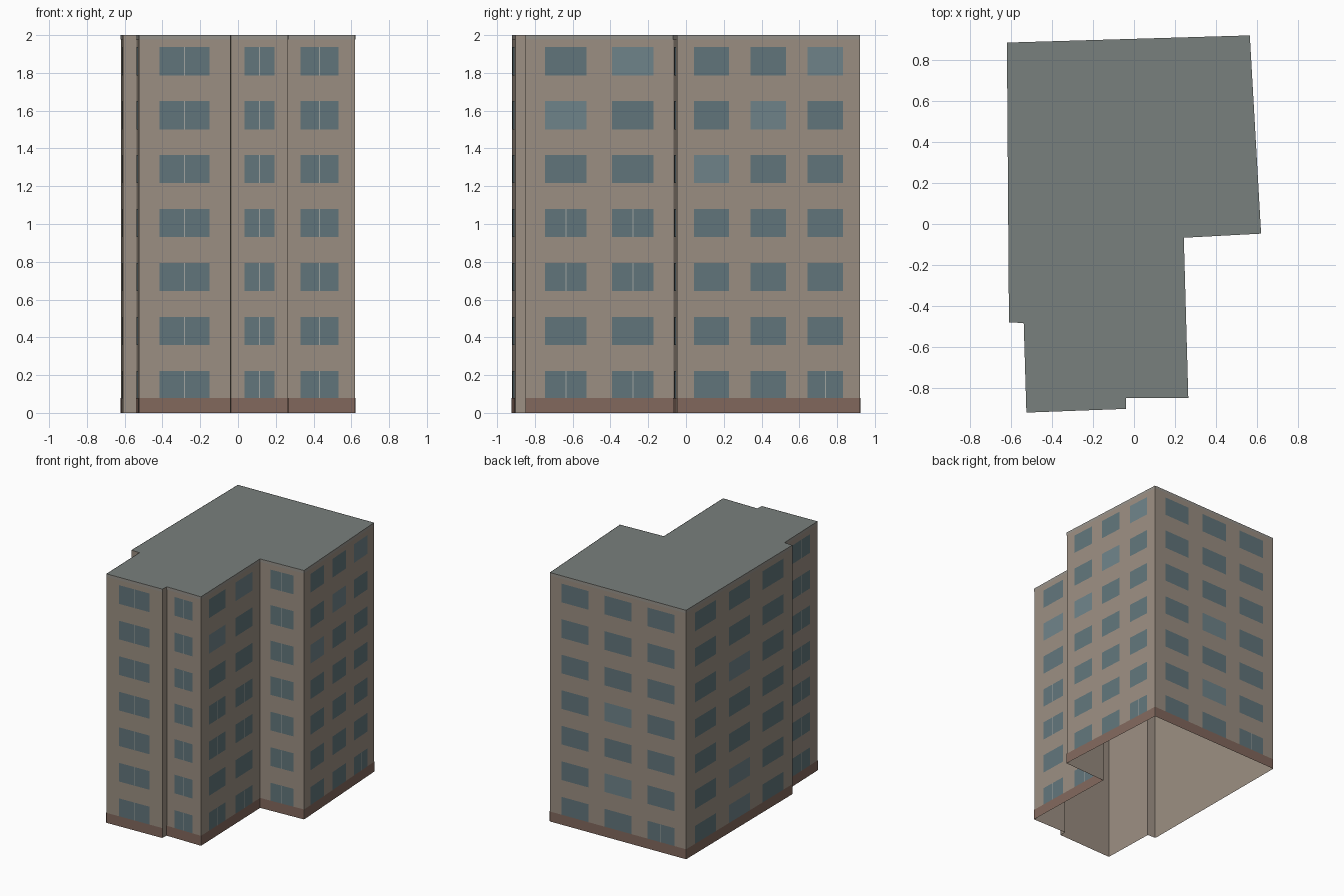
import bpy, bmesh, random
from mathutils import Vector

if "Cube" in bpy.data.objects:
    bpy.data.objects.remove(bpy.data.objects["Cube"])

random.seed(4)
H, ROWS = 2.0, 7
PITCH = H / ROWS

# footprint, counter-clockwise seen from above
PLAN = [(-0.62, 0.885), (-0.61, -0.48), (-0.538, -0.483), (-0.525, -0.92),
        (-0.04, -0.902), (-0.038, -0.85), (0.265, -0.85), (0.243, -0.067),
        (0.62, -0.047), (0.565, 0.92)]
PLAN = [Vector((x, y, 0)) for x, y in PLAN]

# wall index: (window count, window width, pitch, {(row, column) with a mullion})
ALL = {(r, 0) for r in range(ROWS)}
WALLS = {
    0: (3, 0.27, 0.435, set()),
    2: (1, 0.235, 0, ALL),
    3: (1, 0.264, 0, ALL),
    5: (1, 0.16, 0, ALL),
    6: (2, 0.22, 0.355, {(r, c) for r in (0, 2, 3) for c in (0, 1)}),
    7: (1, 0.20, 0, ALL),
    8: (3, 0.188, 0.302, {(0, 2)}),
    9: (3, 0.235, 0.374, {(0, 2)}),
}
# lighter panes seen on the right side
LIGHT = {(6, 6, 1), (6, 5, 0), (8, 5, 1), (8, 4, 0), (8, 6, 2)}


def material(name, rgb):
    m = bpy.data.materials.new(name)
    m.diffuse_color = (*rgb, 1)
    m.use_nodes = True
    m.node_tree.nodes["Principled BSDF"].inputs["Base Color"].default_value = m.diffuse_color
    return m


def make(name, faces, mat):
    bm = bmesh.new()
    for f in faces:
        bm.faces.new([bm.verts.new(p) for p in f])
    bmesh.ops.remove_doubles(bm, verts=bm.verts, dist=1e-5)
    me = bpy.data.meshes.new(name)
    bm.to_mesh(me)
    bm.free()
    me.materials.append(mat)
    ob = bpy.data.objects.new(name, me)
    bpy.context.collection.objects.link(ob)
    return ob


def panel(i, s0, s1, z0, z1, off=0.0):
    """Upright quad on wall i between distances s0 and s1 along it."""
    a, b = PLAN[i], PLAN[(i + 1) % len(PLAN)]
    d = (b - a).normalized()
    a = a + Vector((d.y, -d.x, 0)) * off
    return [a + d * s + Vector((0, 0, z))
            for s, z in ((s0, z0), (s1, z0), (s1, z1), (s0, z1))]


def length(i):
    return (PLAN[(i + 1) % len(PLAN)] - PLAN[i]).length


# open-bottomed wall shell and flat roof
make("walls", [panel(i, 0, length(i), 0, H) for i in range(len(PLAN))],
     material("wall", (0.33, 0.275, 0.225)))
make("roof", [[p + Vector((0, 0, H)) for p in PLAN]],
     material("roof_grey", (0.19, 0.215, 0.205)))

# plinth and roof trim on the long walls
make("plinth", [panel(i, 0, length(i), 0, 0.08, 0.003) for i in WALLS],
     material("plinth_brown", (0.225, 0.14, 0.11)))
make("roof_trim", [panel(i, 0, length(i), H - 0.022, H, 0.002) for i in WALLS],
     material("trim", (0.31, 0.29, 0.26)))

# windows and mullions
dark, light, bars = [], [], []
for i, (n, w, pitch, mull) in WALLS.items():
    for r in range(ROWS):
        z0 = 0.073 + r * PITCH
        for c in range(n):
            s = length(i) / 2 + (c - (n - 1) / 2) * pitch
            lit = (i, r, c) in LIGHT or (i in (0, 9) and random.random() < 0.12)
            (light if lit else dark).append(
                panel(i, s - w / 2, s + w / 2, z0, z0 + 0.15, 0.0015))
            if (r, c) in mull:
                bars.append(panel(i, s - 0.003, s + 0.003, z0, z0 + 0.15, 0.0025))
make("windows", dark, material("glass", (0.122, 0.18, 0.2)))
make("light_windows", light, material("light_glass", (0.16, 0.23, 0.255)))
make("mullions", bars, material("mullion", (0.36, 0.38, 0.36)))
